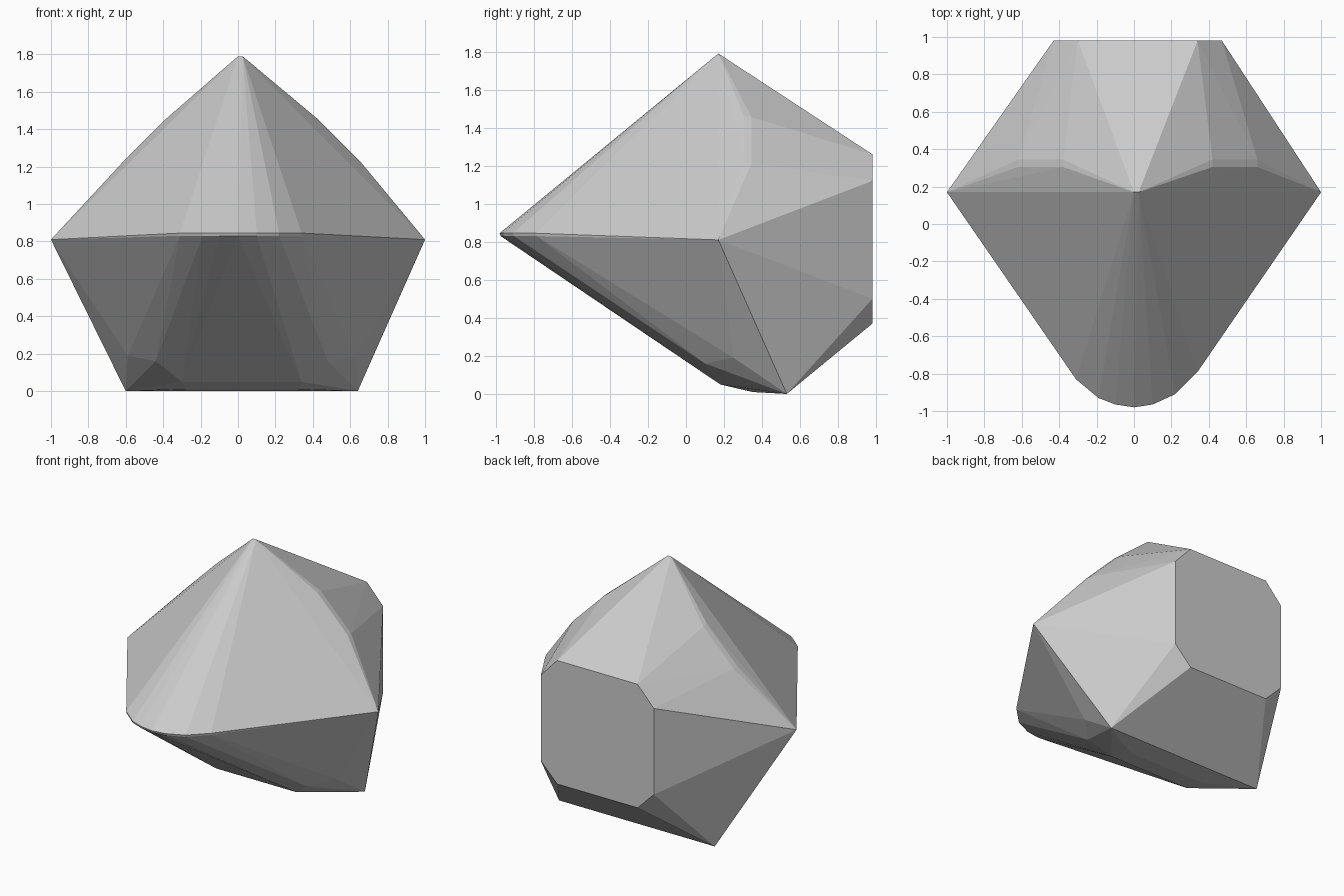
import bpy, bmesh

if "Cube" in bpy.data.objects:
    bpy.data.objects.remove(bpy.data.objects["Cube"])

CX = 0.02  # the facets are paired about this line


def pair(x, y, z):
    return [(CX + x, y, z), (CX - x, y, z)]


# crown tip and the two side tips
points = [(0.0, 0.17, 1.79), (0.025, 0.17, 1.79), (-1, 0.17, 0.81), (1, 0.17, 0.81)]

# rounded front edge of the girdle
for x, y in [(-0.31, -0.83), (-0.19, -0.93), (-0.1, -0.965), (0, -0.98),
             (0.1, -0.965), (0.22, -0.91), (0.34, -0.79)]:
    points += [(x, y, 0.845), (x, y + 0.005, 0.83)]

# flat back: rectangle with clipped corners
for x, z in [(0.45, 0.5), (0.45, 1.12), (0.32, 0.37), (0.32, 1.26)]:
    points += pair(x, 0.98, z)

# shoulder facets behind the crown
for x, z in [(0.40, 1.46), (0.64, 1.22)]:
    points += pair(x, 0.345, z - 0.005) + pair(x, 0.305, z)

# bottom edge and the small facets in front of it
for p in [(0.62, 0.53, 0), (0.3, 0.35, 0.01), (0.32, 0.18, 0.05),
          (0.46, 0.1, 0.16), (0.61, 0.25, 0.19)]:
    points += pair(*p)

# wrap the facet corners into one solid stone
bm = bmesh.new()
for p in points:
    bm.verts.new(p)
hull = bmesh.ops.convex_hull(bm, input=bm.verts[:])
loose = [v for v in bm.verts if not v.link_faces]
bmesh.ops.delete(bm, geom=loose, context='VERTS')
bmesh.ops.dissolve_limit(bm, angle_limit=0.01, verts=bm.verts[:], edges=bm.edges[:])
bmesh.ops.recalc_face_normals(bm, faces=bm.faces[:])
mesh = bpy.data.meshes.new("faceted_stone")
bm.to_mesh(mesh)
bm.free()
stone = bpy.data.objects.new("faceted_stone", mesh)
bpy.context.collection.objects.link(stone)
